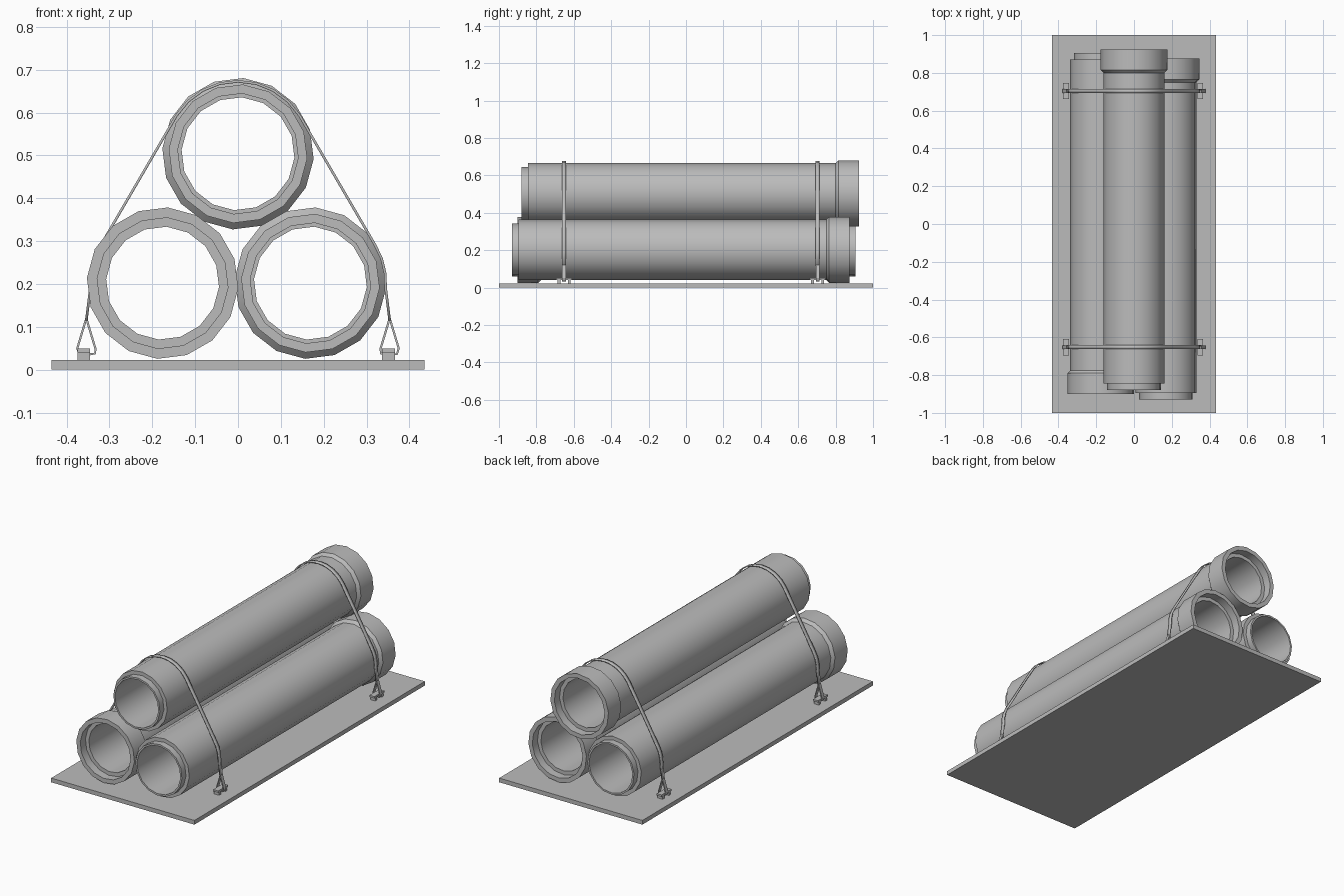
import bpy, bmesh
from math import sin, cos, pi, radians

if "Cube" in bpy.data.objects:
    bpy.data.objects.remove(bpy.data.objects["Cube"], do_unlink=True)

# One concrete grey for everything
grey = bpy.data.materials.new("concrete grey")
grey.use_nodes = True
colour = (0.5, 0.5, 0.5, 1)
grey.diffuse_color = colour
grey.node_tree.nodes["Principled BSDF"].inputs["Base Color"].default_value = colour


def add_object(name, bm):
    bmesh.ops.recalc_face_normals(bm, faces=bm.faces)
    mesh = bpy.data.meshes.new(name)
    bm.to_mesh(mesh)
    bm.free()
    mesh.materials.append(grey)
    obj = bpy.data.objects.new(name, mesh)
    bpy.context.collection.objects.link(obj)
    return obj


def smooth(obj):
    bpy.ops.object.select_all(action='DESELECT')
    obj.select_set(True)
    bpy.context.view_layer.objects.active = obj
    bpy.ops.object.shade_smooth_by_angle(angle=radians(30))


def boxes(name, parts):
    bm = bmesh.new()
    for (x0, x1), (y0, y1), (z0, z1) in parts:
        verts = bmesh.ops.create_cube(bm, size=1)["verts"]
        bmesh.ops.scale(bm, verts=verts, vec=(x1 - x0, y1 - y0, z1 - z0))
        bmesh.ops.translate(bm, verts=verts,
                            vec=((x0 + x1) / 2, (y0 + y1) / 2, (z0 + z1) / 2))
    return add_object(name, bm)


# Pipe wall section: (radius, distance from the spigot end)
LENGTH = 1.805
SECTION = [(0.132, 0), (0.142, 0), (0.142, 0.035), (0.162, 0.035),
           (0.162, LENGTH - 0.125), (0.177, LENGTH - 0.11), (0.177, LENGTH),
           (0.153, LENGTH), (0.153, LENGTH - 0.045), (0.132, LENGTH - 0.045)]
SIDES = 16


def pipe(name, x, z, start, direction):
    bm = bmesh.new()
    rings = []
    for r, d in SECTION:
        angles = [radians(86) + 2 * pi * i / SIDES for i in range(SIDES)]
        rings.append([bm.verts.new((x + r * cos(a), start + direction * d, z + r * sin(a)))
                      for a in angles])
    for k, ring in enumerate(rings):
        after = rings[(k + 1) % len(rings)]
        for i in range(SIDES):
            j = (i + 1) % SIDES
            bm.faces.new((ring[i], ring[j], after[j], after[i]))
    smooth(add_object(name, bm))


def ribbon(name, points, y, width, thickness):
    bm = bmesh.new()
    rows = [[bm.verts.new((x, y + s * width / 2, z)) for s in (-1, 1)] for x, z in points]
    for a, b in zip(rows, rows[1:]):
        bm.faces.new((a[0], a[1], b[1], b[0]))
    obj = add_object(name, bm)
    solid = obj.modifiers.new("thickness", 'SOLIDIFY')
    solid.thickness = thickness
    solid.offset = 0
    return obj


def arc(cx, cz, r, start, end, steps):
    angles = [radians(start + (end - start) * i / steps) for i in range(steps + 1)]
    return [(cx + r * cos(a), cz + r * sin(a)) for a in angles]


# Base plate and stacked pipes
boxes("base_plate", [((-0.435, 0.435), (-1, 1), (0, 0.023))])
pipe("top_pipe", 0, 0.504, -0.88, 1)
pipe("lower_left_pipe", 0.169, 0.202, -0.93, 1)
pipe("lower_right_pipe", -0.176, 0.202, 0.905, -1)

# Straps, forked ends and anchor brackets
half = [(0.354, 0.115)] + arc(0.175, 0.202, 0.17, -4, 31.6, 3)
path = half + arc(0, 0.504, 0.169, 31.6, 148.4, 8) + [(-x, z) for x, z in reversed(half)]
for end, y in (("front", -0.652), ("back", 0.704)):
    smooth(ribbon(end + "_strap", path, y, 0.022, 0.006))
    for side, s, cx in (("left", 1, 0.351), ("right", -1, -0.36)):
        fork = [(0.354, 0.12), (0.375, 0.05), (0.371, 0.036), (0.345, 0.036),
                (0.333, 0.038), (0.333, 0.05), (0.354, 0.12)]
        ribbon(f"{end}_{side}_strap_loop", [(s * x, z) for x, z in fork], y, 0.02, 0.005)
        wide = (cx - 0.015, cx + 0.015)
        boxes(f"{end}_{side}_bracket",
              [(wide, (y - 0.043, y + 0.043), (0.04, 0.05)),
               (wide, (y - 0.035, y - 0.02), (0.02, 0.042)),
               (wide, (y + 0.02, y + 0.035), (0.02, 0.042))])
